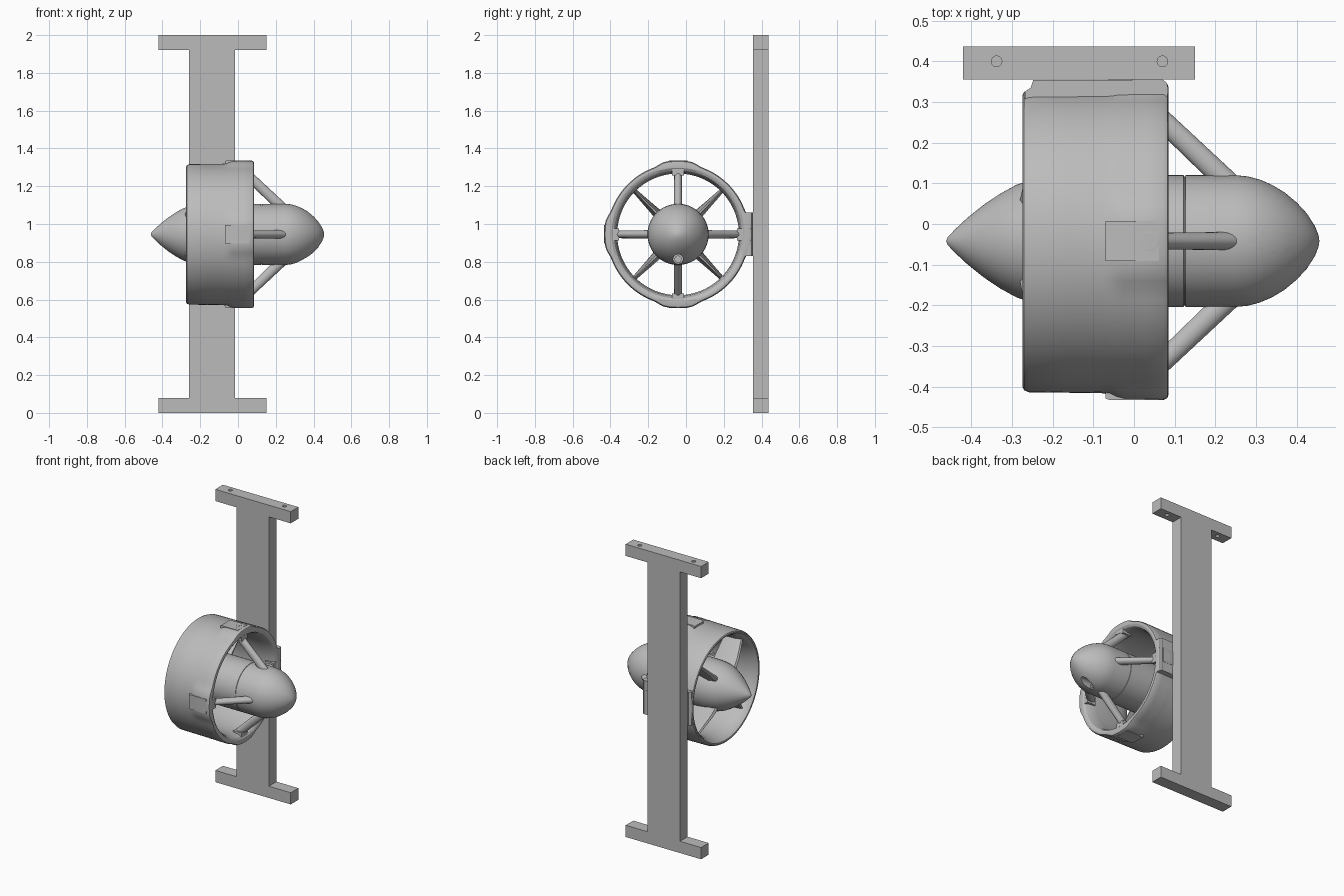
import bpy, bmesh, math
from mathutils import Matrix, Vector

if "Cube" in bpy.data.objects:
    bpy.data.objects.remove(bpy.data.objects["Cube"])

AXIS = Vector((0, -0.042, 0.945))      # thruster axis runs along x
grey = bpy.data.materials.new("plain grey")
grey.diffuse_color = (0.5, 0.5, 0.5, 1)
grey.use_nodes = True
grey.node_tree.nodes["Principled BSDF"].inputs["Base Color"].default_value = grey.diffuse_color


def frame(angle):
    """Local frame: x along the axis, y radial, z tangential."""
    return Matrix.Translation(AXIS) @ Matrix.Rotation(angle, 4, 'X')


def finish(name, bm, angle=30):
    bmesh.ops.recalc_face_normals(bm, faces=bm.faces)
    me = bpy.data.meshes.new(name)
    bm.to_mesh(me)
    bm.free()
    me.materials.append(grey)
    me.shade_smooth()
    me.set_sharp_from_angle(angle=math.radians(angle))
    ob = bpy.data.objects.new(name, me)
    bpy.context.collection.objects.link(ob)
    return ob


def lathe(name, profile, closed=False, n=72, bump=None):
    bm = bmesh.new()
    rows = []
    for x, r in profile:
        if r == 0:
            rows.append([bm.verts.new((x, AXIS.y, AXIS.z))] * n)
            continue
        row = []
        for i in range(n):
            a = 2 * math.pi * i / n
            q = r + (bump(x, r, a) if bump else 0)
            row.append(bm.verts.new(frame(a) @ Vector((x, q, 0))))
        rows.append(row)
    pairs = list(zip(rows, rows[1:])) + ([(rows[-1], rows[0])] if closed else [])
    for p, q in pairs:
        for i in range(n):
            j = (i + 1) % n
            bm.faces.new(dict.fromkeys((p[i], p[j], q[j], q[i])))
    return finish(name, bm)


def prism(name, outline, half, m):
    """Outline in (x, radial), extruded evenly to both sides."""
    bm = bmesh.new()
    f = bm.faces.new([bm.verts.new((x, r, -half)) for x, r in outline])
    ext = bmesh.ops.extrude_face_region(bm, geom=[f])['geom']
    bmesh.ops.translate(bm, verts=[v for v in ext if isinstance(v, bmesh.types.BMVert)],
                        vec=(0, 0, 2 * half))
    bm.transform(m)
    return finish(name, bm)


def rod(name, a, b, r1, r2, m=Matrix(), squash=1, n=24):
    a, b = Vector(a), Vector(b)
    bm = bmesh.new()
    bmesh.ops.create_cone(bm, cap_ends=True, segments=n, radius1=r1, radius2=r2, depth=(b - a).length)
    bm.transform(Matrix.Translation((a + b) / 2) @ (b - a).to_track_quat('Z', 'Y').to_matrix().to_4x4())
    bm.transform(m @ Matrix.Diagonal((1, 1, squash, 1)))
    return finish(name, bm)


def box(name, lo, hi, m=Matrix()):
    lo, hi = Vector(lo), Vector(hi)
    bm = bmesh.new()
    bmesh.ops.create_cube(bm, size=1)
    bm.transform(m @ Matrix.Translation((lo + hi) / 2) @ Matrix.Diagonal((*(hi - lo), 1)))
    return finish(name, bm)


def carve(ob, cutters):
    for c in cutters:
        mod = ob.modifiers.new("cut", 'BOOLEAN')
        mod.operation, mod.solver, mod.object = 'DIFFERENCE', 'EXACT', c
    bpy.context.view_layer.update()
    ev = ob.evaluated_get(bpy.context.evaluated_depsgraph_get())
    me = bpy.data.meshes.new_from_object(ev)
    ob.modifiers.clear()
    ob.data = me
    me.shade_smooth()
    me.set_sharp_from_angle(angle=math.radians(30))
    for c in cutters:
        bpy.data.objects.remove(c)


# Mounting bracket: I-shaped plate with screw holes
X0, X1, F0, F1, Y0, Y1 = -0.26, -0.015, -0.42, 0.15, 0.355, 0.437
shape = [(F0, 0), (F1, 0), (F1, .08), (X1, .08), (X1, 1.92), (F1, 1.92),
         (F1, 2), (F0, 2), (F0, 1.92), (X0, 1.92), (X0, .08), (F0, .08)]
to_xz = Matrix.Translation((0, (Y0 + Y1) / 2, 0)) @ Matrix.Rotation(math.pi / 2, 4, 'X')
bracket = prism("mounting_bracket", shape, (Y1 - Y0) / 2, to_xz)
holes = [rod("hole", (x, .4, z - .08), (x, .4, z + .08), .013, .013)
         for x in (-.338, .07) for z in (.04, 1.96)]
for k in range(4):
    x = -.1375 + .076 * math.cos(k * math.pi / 2)
    z = AXIS.z + .078 * math.sin(k * math.pi / 2)
    holes.append(rod("hole", (x, .34, z), (x, .46, z), .017, .017))
carve(bracket, holes)


# Duct ring, swelling where the four struts are screwed on
def smooth(t):
    t = max(0, min(1, t))
    return t * t * (3 - 2 * t)


def swell(x, r, a):
    if r < .362:
        return 0
    off = abs((a + math.pi / 4) % (math.pi / 2) - math.pi / 4)
    return .015 * smooth((x + .075) / .05) * smooth((.36 - off) / .2)


outer = [(-.274, .36), (-.27, .367), (-.258, .372), (-.16, .373), (-.08, .374), (-.06, .374),
         (-.045, .375), (-.025, .375), (.03, .376), (.072, .376), (.082, .371), (.085, .363)]
inner = [(.084, .352), (.075, .339), (.05, .328), (0, .322), (-.19, .322),
         (-.235, .331), (-.262, .344), (-.272, .352)]
lathe("duct_ring", outer + inner, True, 96, swell)

# Saddle joining the ring to the bracket
prism("bracket_saddle", [(-.268, .35), (-.268, .368), (-.254, .377), (-.248, .396), (.07, .397),
                         (.08, .39), (.084, .375), (.082, .352)], .115, frame(0))

# Hub: pointed nose, straight body with a seam, rounded tail
nose = [(-.462, 0), (-.458, .01), (-.44, .029), (-.41, .057), (-.37, .089), (-.33, .116), (-.29, .138),
        (-.25, .152), (-.2, .16), (-.15, .162)]
body = [(.122, .162), (.123, .159), (.126, .159), (.127, .162), (.25, .162)]
tail = [(.28, .159), (.31, .151), (.34, .138), (.37, .12), (.4, .095), (.425, .068), (.445, .037),
        (.454, .014), (.456, 0)]
hub = lathe("hub", nose + body + tail)
cuts = []
for s in (1, -1):      # tail screw wells above and below
    m = frame(s * math.pi / 2)
    cuts.append(rod("well", (.29, .131, 0), (.5, .131, 0), .026, .026, m))
for k in range(-2, 3):      # row of vents on the front side
    m = frame(math.pi + k * .27)
    cuts.append(box("vent", (.248, .145, -.008), (.274, .2, .008), m))
carve(hub, cuts)
for s, label in ((1, "upper"), (-1, "lower")):
    m = frame(s * math.pi / 2)
    head = rod(label + "_tail_screw", (.285, .131, 0), (.3, .131, 0), .019, .019, m)
    carve(head, [rod("socket", (.293, .131, 0), (.31, .131, 0), .01, .01, m, 1, 6)])

# Four struts, each with a foot, a pad and a cross-head screw on the ring
for k in range(4):
    m = frame(k * math.pi / 2)
    top = .398 if k == 0 else .391
    rod(f"strut_{k}", (.235, .14, 0), (.03, .335, 0), .028, .025, m, .8)
    box(f"strut_foot_{k}", (.015, .312, -.032), (.08, .345, .032), m)
    pad = prism(f"strut_pad_{k}", [(-.07, .36), (-.07, top - .004), (-.06, top), (.062, top), (.062, .36)],
                .049, m)
    carve(pad, [rod("recess", (.037, top - .008, 0), (.037, top + .02, 0), .025, .025, m)])
    screw = rod(f"strut_screw_{k}", (.037, .37, 0), (.037, top, 0), .021, .021, m)
    carve(screw, [box("cross", (.037 - a, top - .007, -b), (.037 + a, top + .01, b), m)
                  for a, b in ((.014, .0035), (.0035, .014))])

# Four stator fins on the diagonals, thick at the hub and thin at the ring
for k in range(4):
    m = frame(math.pi / 4 + k * math.pi / 2)
    bm = bmesh.new()
    loops = []
    for r, x0, x1, h in ((.13, -.282, -.1, .027), (.2, -.272, -.1, .021), (.335, -.235, -.1, .011)):
        mid = x0 + (x1 - x0) * .3
        pts = [(x0, 0), (x0 + .008, h * .6), (mid, h), (x1, h * .2),
               (x1, -h * .2), (mid, -h), (x0 + .008, -h * .6)]
        loops.append([bm.verts.new((x, r, t)) for x, t in pts])
    for p, q in zip(loops, loops[1:]):
        for i in range(7):
            j = (i + 1) % 7
            bm.faces.new((p[i], p[j], q[j], q[i]))
    bm.faces.new(loops[0])
    bm.faces.new(loops[-1])
    bm.transform(m)
    finish(f"stator_fin_{k}", bm, 40)
